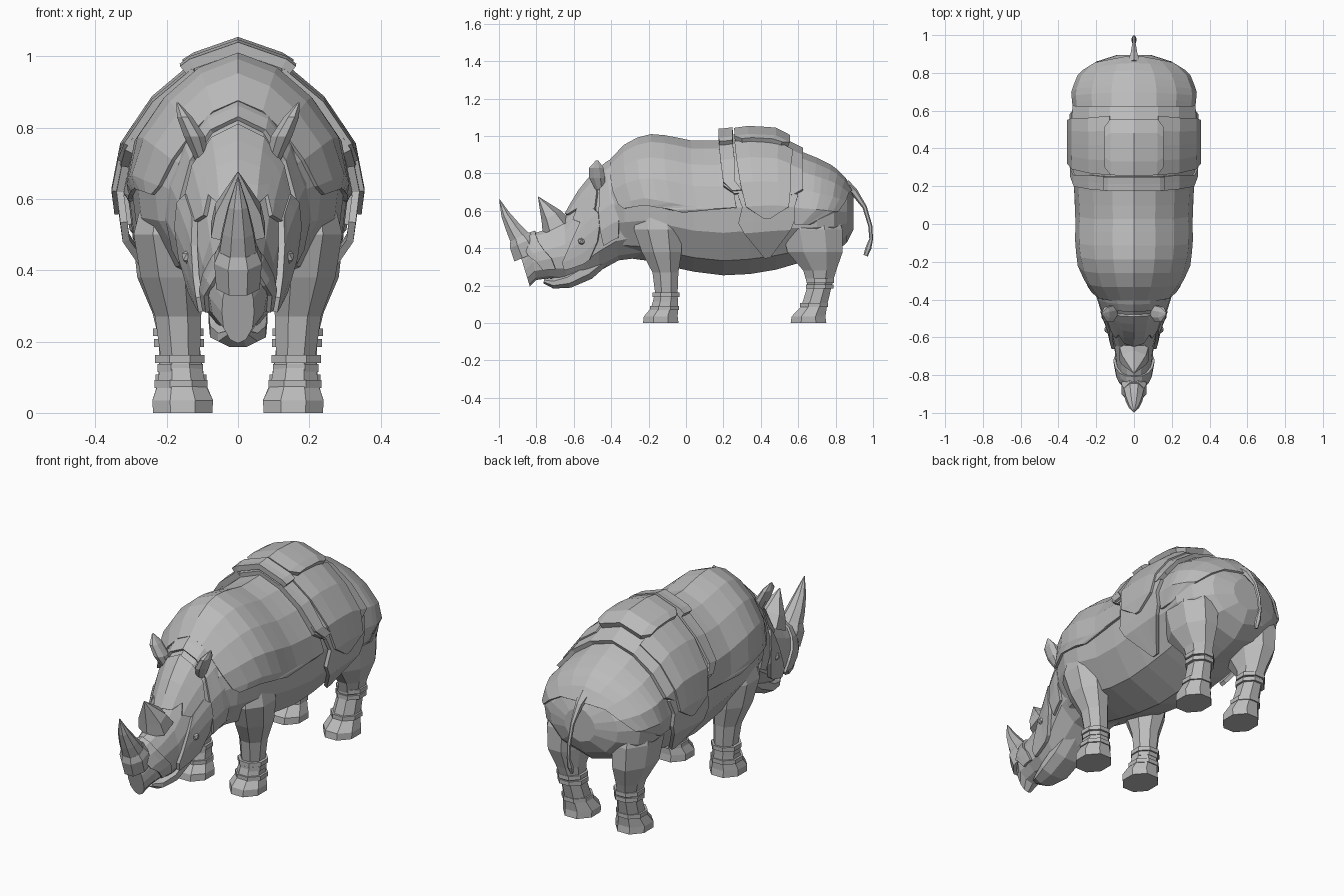
import bpy, bmesh, math
from mathutils import Vector

if "Cube" in bpy.data.objects:
    bpy.data.objects.remove(bpy.data.objects["Cube"])

grey = bpy.data.materials.new("stone_grey")
grey.use_nodes = True
grey.diffuse_color = (0.5, 0.5, 0.5, 1)
grey.node_tree.nodes["Principled BSDF"].inputs["Base Color"].default_value = (0.5, 0.5, 0.5, 1)


def make(name, bm, mirror=False, thick=0):
    bmesh.ops.recalc_face_normals(bm, faces=bm.faces)
    mesh = bpy.data.meshes.new(name)
    bm.to_mesh(mesh)
    bm.free()
    mesh.materials.append(grey)
    ob = bpy.data.objects.new(name, mesh)
    bpy.context.collection.objects.link(ob)
    if mirror:
        ob.modifiers.new("mirror", 'MIRROR').merge_threshold = 0.002
    if thick:
        mod = ob.modifiers.new("thickness", 'SOLIDIFY')
        mod.thickness, mod.offset = thick, 0
    return ob


def bridge(bm, rings, closed=True):
    rows = [[bm.verts.new(p) for p in r] for r in rings]
    n = len(rows[0])
    for a, b in zip(rows, rows[1:]):
        for i in range(n if closed else n - 1):
            j = (i + 1) % n
            bm.faces.new((a[i], a[j], b[j], b[i]))
    if closed:
        bm.faces.new(rows[0])
        bm.faces.new(rows[-1])


def tube(name, path, sides=8, mirror=False, level=False):
    """Rings of (x, y, z, rx, ry) along a path, level or square to it."""
    bm, rings = bmesh.new(), []
    for i, (x, y, z, rx, ry) in enumerate(path):
        a, b = path[max(i - 1, 0)], path[min(i + 1, len(path) - 1)]
        tangent = Vector((0, b[1] - a[1], b[2] - a[2])).normalized()
        side = Vector((1, 0, 0))
        other = Vector((0, 1, 0)) if level else tangent.cross(side)
        ang = [(k + 0.5) * math.tau / sides for k in range(sides)]
        rings.append([Vector((x, y, z)) + side * rx * math.cos(q) + other * ry * math.sin(q) for q in ang])
    bridge(bm, rings)
    return make(name, bm, mirror)


class Skin:
    """Lofted half sections; point(s, t) finds a spot on the surface."""
    def __init__(self, stations, shape):
        self.st, self.shape = stations, shape

    def point(self, s, t, lift=0):
        st = self.st
        i = 0
        while i < len(st) - 2 and s > st[i + 1][0]:
            i += 1
        u = (s - st[i][0]) / (st[i + 1][0] - st[i][0])
        yt, zt, yb, zb, w = [p + (q - p) * u for p, q in zip(st[i][1:], st[i + 1][1:])]
        k = min(int(t), len(self.shape) - 2)
        fx, fz = [p + (q - p) * (t - k) for p, q in zip(self.shape[k], self.shape[k + 1])]
        p = Vector((w * fx, yb + (yt - yb) * fz, zb + (zt - zb) * fz))
        mid = Vector((0, (yt + yb) / 2, (zt + zb) / 2))
        return p + (p - mid).normalized() * lift

    def build(self, name):
        bm, rings, n = bmesh.new(), [], len(self.shape)
        for station in self.st:
            half = [self.point(station[0], t) for t in range(n)]
            rings.append(half + [Vector((-p.x, p.y, p.z)) for p in half[-2:0:-1]])
        bridge(bm, rings)
        return make(name, bm)

    def plate(self, name, rows, lift, thick, steps=6):
        """Raised plate; each row is (t, start, end)."""
        bm = bmesh.new()
        bridge(bm, [[self.point(a + (b - a) * k / steps, t, lift) for k in range(steps + 1)]
                    for t, a, b in rows], closed=False)
        return make(name, bm, True, thick)


# Body: y, top, bottom, half width
barrel = [(-.44, .80, .42, .13), (-.40, .865, .38, .18), (-.33, .94, .35, .235), (-.22, 1.0, .335, .285),
          (-.10, .99, .305, .30), (.04, .96, .275, .295), (.20, .965, .255, .305), (.34, .985, .262, .31),
          (.48, .975, .285, .31), (.60, .91, .32, .31), (.70, .87, .345, .32), (.79, .825, .37, .285),
          (.86, .755, .43, .20), (.895, .68, .50, .09)]
body = Skin([(y, y, zt, y, zb, w) for y, zt, zb, w in barrel],
            [(0, 1), (.36, .94), (.68, .82), (.93, .66), (1, .5), (.95, .32), (.64, .11), (0, 0)])
body.build("body")

# Hide folds over shoulders and rump
body.plate("shoulder_hide", [(0, -.40, .24), (1, -.40, .24), (2, -.40, .24), (3, -.39, .25),
                             (4, -.36, .27), (4.3, -.33, -.02)], .006, .014, 9)
body.plate("rump_hide", [(0, .58, .885), (1, .58, .88), (2, .58, .865), (3, .58, .85),
                         (4, .58, .81), (4.8, .58, .66)], .006, .014, 8)

# Saddle cloth, hanging flaps and seat pad
body.plate("lower_flap", [(3.3, .27, .60), (4, .30, .58), (4.6, .28, .58), (5, .31, .56),
                          (5.9, .42, .45)], .022, .02, 4)
body.plate("saddle_cloth", [(0, .18, .62), (1, .18, .62), (2, .19, .62), (3, .20, .625),
                            (3.4, .26, .57)], .024, .024)
body.plate("collar_top", [(0, .175, .25), (1, .175, .25), (1.2, .18, .25)], .06, .03, 2)
body.plate("collar_side", [(1, .175, .25), (2, .185, .26), (2.9, .20, .26), (3.3, .25, .30)], .036, .024, 2)
body.plate("side_strap", [(1, .26, .57), (2, .27, .56), (3, .29, .56), (4, .32, .55),
                          (4.5, .42, .45)], .036, .018, 4)
body.plate("seat_pad", [(0, .26, .55), (.9, .26, .55), (1.15, .30, .51)], .055, .03, 4)

# Head, from neck to nose
skull = [(-.28, .92, -.24, .35, .21), (-.42, .85, -.36, .335, .185), (-.50, .785, -.46, .28, .155),
         (-.58, .685, -.54, .235, .125), (-.65, .56, -.64, .225, .105), (-.75, .50, -.73, .24, .095),
         (-.84, .47, -.80, .23, .08), (-.90, .41, -.835, .195, .045)]
head = Skin([(i, *p) for i, p in enumerate(skull)],
            [(0, 1), (.42, .93), (.74, .78), (.95, .58), (1, .4), (.9, .2), (.5, .05), (0, 0)])
head.build("head")
head.plate("neck_guard", [(0, .8, 1.5), (1, .8, 1.5), (2, .8, 1.6), (3, .7, 1.8), (4, .8, 1.8),
                          (4.8, .9, 1.7)], .008, .014, 3)
head.plate("brow_guard", [(0, 1.8, 3.9), (1, 1.8, 3.7), (1.6, 1.8, 3.1), (2, 1.8, 3.4),
                          (2.7, 2, 2.9)], .008, .014, 4)
head.plate("cheek_guard", [(2.6, 2.1, 2.9), (3, 1.8, 3.4), (3.7, 1.8, 3.9), (4.4, 2, 4.2),
                           (5, 2.6, 4.1)], .012, .018, 4)
head.plate("nose_guard", [(0, 5.6, 6.6), (1, 5.6, 6.6), (2, 5.5, 6.5), (3, 5.2, 6.3),
                          (4, 4.8, 5.8), (5, 4.6, 5.4)], .006, .014, 3)

# Lower jaw
tube("jaw", [(0, -.42, .36, .09, .04), (0, -.53, .28, .09, .055), (0, -.63, .228, .085, .045),
             (0, -.71, .212, .06, .03), (0, -.76, .225, .03, .014)])

# Horns
tube("front_horn_base", [(0, -.845, .36, .066, .085), (0, -.875, .43, .072, .078), (0, -.89, .46, .058, .06)])
tube("front_horn", [(0, -.88, .44, .06, .062), (0, -.925, .51, .047, .044), (0, -.965, .58, .029, .026),
                    (0, -.997, .66, .002, .002)])
tube("rear_horn", [(0, -.69, .51, .088, .085), (0, -.72, .57, .074, .06), (0, -.79, .675, .002, .002)], 6)

# Ears and eyes
tube("ear", [(.10, -.46, .71, .022, .025), (.122, -.475, .775, .032, .046), (.15, -.48, .83, .023, .042),
             (.17, -.475, .87, .003, .006)], 8, True, True)
bm = bmesh.new()
bmesh.ops.create_icosphere(bm, subdivisions=1, radius=.022)
bmesh.ops.translate(bm, verts=bm.verts, vec=head.point(3, 3.7, .015))
make("eye", bm, True)

# Legs
tube("front_leg", [(.155, -.135, 0, .09, .103), (.155, -.135, .035, .092, .098), (.158, -.115, .08, .072, .078),
                   (.162, -.105, .16, .06, .065), (.168, -.11, .27, .07, .075), (.185, -.13, .38, .095, .115),
                   (.2, -.15, .5, .10, .14), (.2, -.15, .65, .06, .1)], 8, True, True)
tube("hind_leg", [(.155, .655, 0, .09, .103), (.155, .655, .035, .092, .098), (.158, .685, .09, .07, .074),
                  (.165, .715, .2, .06, .07), (.175, .715, .28, .07, .095), (.19, .69, .38, .1, .16),
                  (.19, .675, .5, .115, .175), (.18, .66, .65, .1, .13)], 8, True, True)

# Ankle bands
for name, x, y, z, r in [("front_upper_band", .163, -.107, .14, .078), ("front_middle_band", .162, -.108, .115, .072),
                         ("front_lower_band", .16, -.115, .07, .084), ("hind_upper_band", .168, .718, .215, .08),
                         ("hind_middle_band", .166, .715, .185, .079), ("hind_lower_band", .16, .685, .085, .081)]:
    tube(name, [(x, y, z, r * .96, r), (x, y, z + .022, r * .96, r)], 8, True, True)

# Tail
tube("tail", [(0, .85, .74, .035, .03), (0, .90, .70, .02, .02), (0, .955, .62, .01, .012),
              (0, .985, .52, .009, .011), (0, .99, .45, .008, .01), (0, .975, .40, .015, .016),
              (0, .96, .36, .008, .012)], 6)
